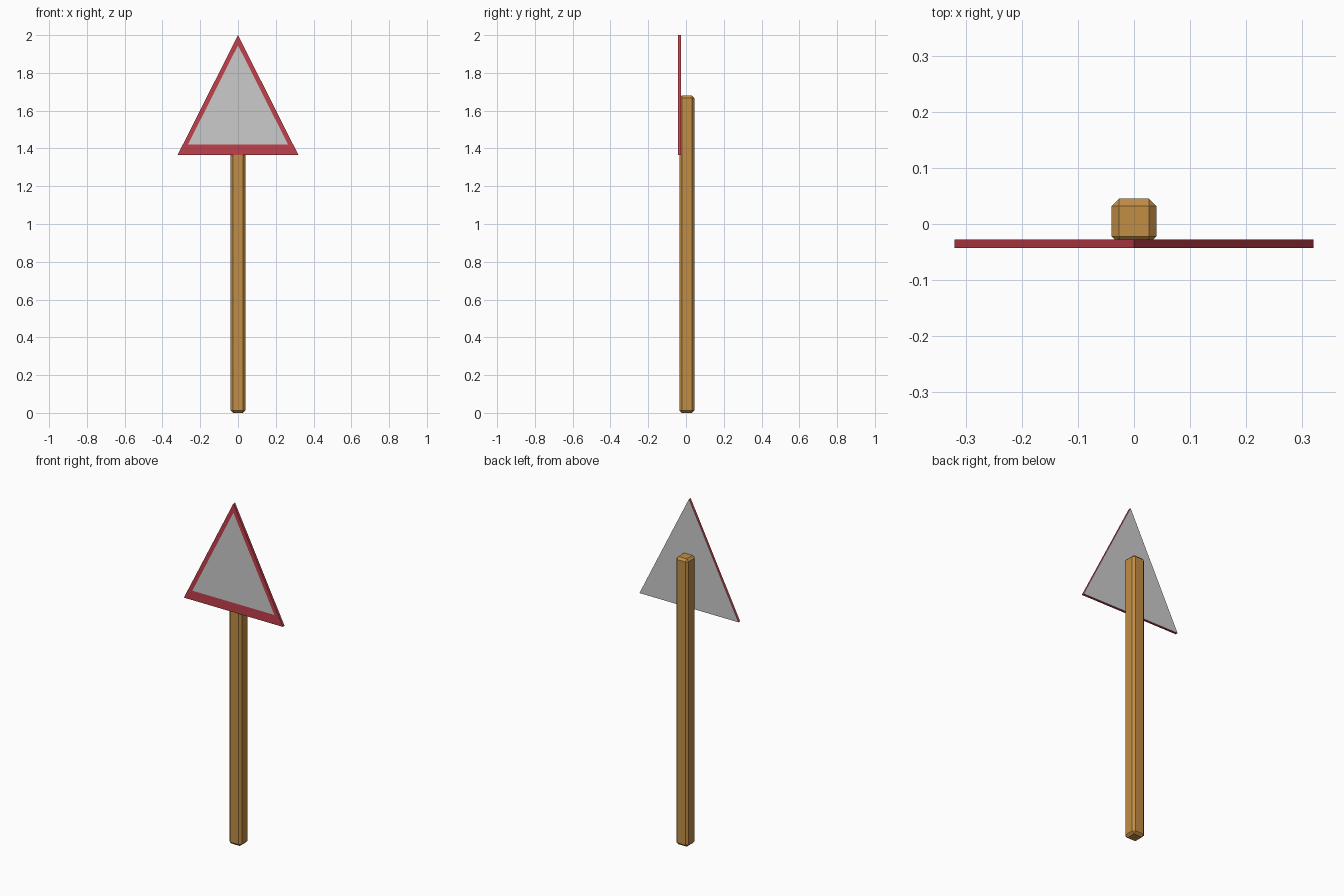
import bpy, bmesh

if "Cube" in bpy.data.objects:
    bpy.data.objects.remove(bpy.data.objects["Cube"])

def material(name, rgb):
    m = bpy.data.materials.new(name)
    m.diffuse_color = (*rgb, 1)
    m.use_nodes = True
    m.node_tree.nodes["Principled BSDF"].inputs["Base Color"].default_value = m.diffuse_color
    return m

def add_object(name, bm, mats):
    bmesh.ops.recalc_face_normals(bm, faces=bm.faces)
    me = bpy.data.meshes.new(name)
    bm.to_mesh(me)
    bm.free()
    for m in mats:
        me.materials.append(m)
    ob = bpy.data.objects.new(name, me)
    bpy.context.collection.objects.link(ob)
    return ob

wood = material("wood", (0.54, 0.27, 0.06))
red = material("red_paint", (0.54, 0.05, 0.07))
grey = material("bare_metal", (0.8, 0.8, 0.8))

# Post: square timber with every edge chamfered
bm = bmesh.new()
bmesh.ops.create_cube(bm, size=1)
for v in bm.verts:
    v.co = (v.co.x * 0.08, v.co.y * 0.08 + 0.005, (v.co.z + 0.5) * 1.68)
bmesh.ops.bevel(bm, geom=bm.edges[:], offset=0.013, segments=1,
                profile=0.5, affect='EDGES')
add_object("post", bm, [wood])

# Sign plate: thin triangle, red border and rim, grey panel and back
FRONT, BACK = -0.0425, -0.0275
outer = [(-0.32, 1.365), (0.32, 1.365), (0, 2.0)]
inner = [(-0.265, 1.42), (0.265, 1.42), (0, 1.946)]
bm = bmesh.new()
ring = lambda pts, y: [bm.verts.new((x, y, z)) for x, z in pts]
rim, panel, back = ring(outer, FRONT), ring(inner, FRONT), ring(outer, BACK)
bm.faces.new(panel).material_index = 1
bm.faces.new(back[::-1]).material_index = 1
for i in range(3):
    j = (i + 1) % 3
    bm.faces.new((rim[i], rim[j], panel[j], panel[i]))
    bm.faces.new((rim[j], rim[i], back[i], back[j]))
add_object("sign_plate", bm, [red, grey])
